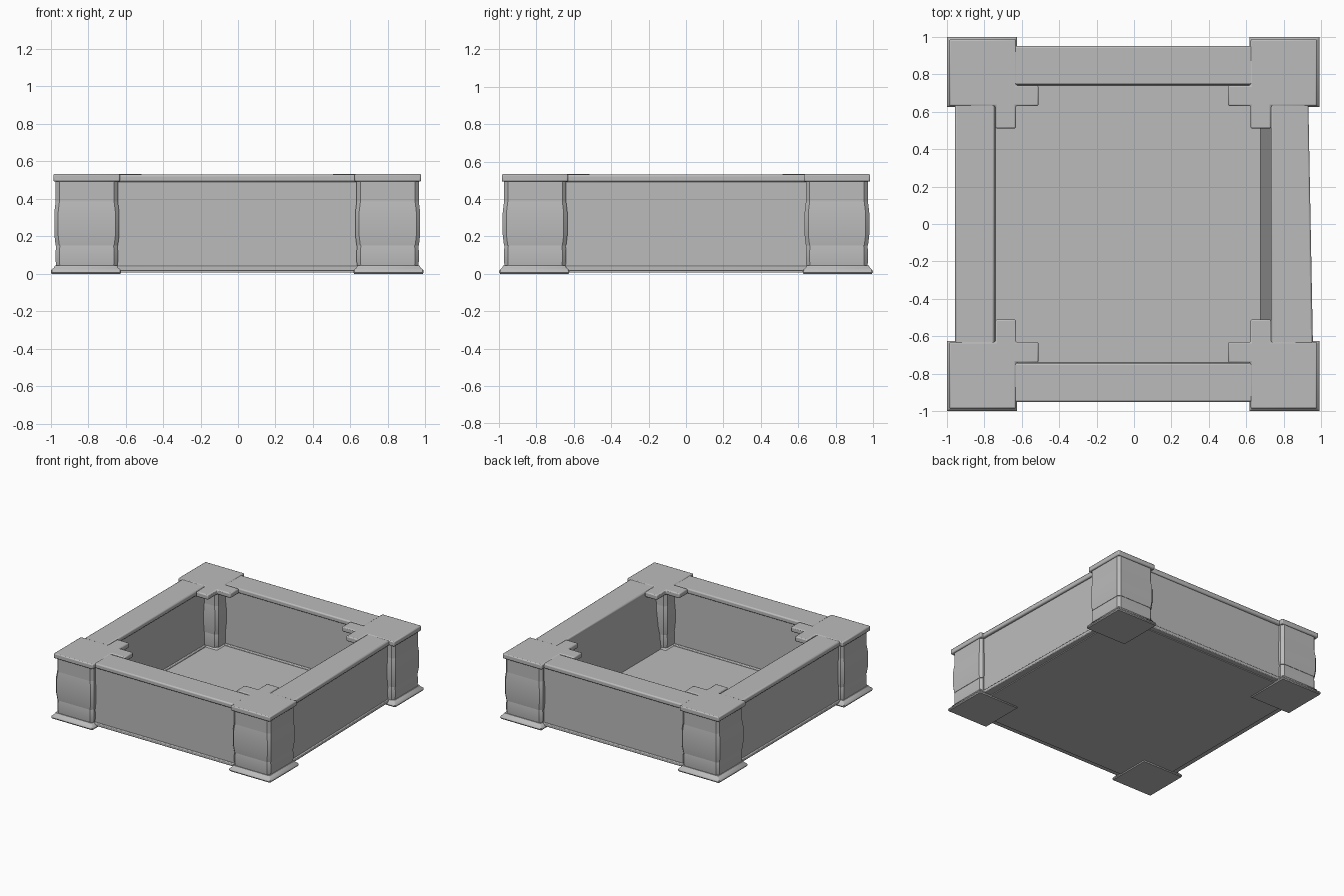
import bpy, bmesh, math

cube = bpy.data.objects.get("Cube")
if cube:
    bpy.data.objects.remove(cube, do_unlink=True)

stone = bpy.data.materials.new("grey stone")
stone.use_nodes = True
GREY = (0.5, 0.5, 0.5, 1)
stone.diffuse_color = GREY
stone.node_tree.nodes["Principled BSDF"].inputs["Base Color"].default_value = GREY


def loft(name, rings, bevel=0.0, segments=2):
    """Skin a stack of matching closed rings and cap both ends."""
    bm = bmesh.new()
    loops = [[bm.verts.new(p) for p in ring] for ring in rings]
    n = len(loops[0])
    for low, high in zip(loops, loops[1:]):
        for i in range(n):
            j = (i + 1) % n
            bm.faces.new((low[i], low[j], high[j], high[i]))
    bm.faces.new(loops[0][::-1])
    bm.faces.new(loops[-1])
    bmesh.ops.recalc_face_normals(bm, faces=bm.faces)
    mesh = bpy.data.meshes.new(name)
    bm.to_mesh(mesh)
    bm.free()
    mesh.materials.append(stone)
    obj = bpy.data.objects.new(name, mesh)
    bpy.context.collection.objects.link(obj)
    if bevel:
        mod = obj.modifiers.new("soft edges", "BEVEL")
        mod.width, mod.segments, mod.limit_method = bevel, segments, "ANGLE"
    bpy.ops.object.select_all(action="DESELECT")
    obj.select_set(True)
    bpy.context.view_layer.objects.active = obj
    bpy.ops.object.shade_smooth_by_angle(angle=math.radians(40))
    return obj


def prism(name, outline, z0, z1, bevel=0.0):
    return loft(name, [[(x, y, z) for x, y in outline] for z in (z0, z1)], bevel)


def square(cx, cy, half, z, corner=0.02):
    """Square ring with clipped corners."""
    a, b = half, half - corner
    pts = [(a, -b), (a, b), (b, a), (-b, a), (-a, b), (-a, -b), (-b, -a), (b, -a)]
    return [(cx + x, cy + y, z) for x, y in pts]


# Corner posts: flared foot, three stone blocks, cap with inner bracket arms
CAP = [(0.63, 0.63), (0.63, 0.51), (0.74, 0.51), (0.74, 0.63), (0.985, 0.63),
       (0.985, 0.985), (0.63, 0.985), (0.63, 0.74), (0.51, 0.74), (0.51, 0.63)]
BLOCKS = {"lower": (0.04, 0.15, 0.163, 0.166),
          "middle": (0.15, 0.385, 0.166, 0.173),
          "upper": (0.385, 0.495, 0.166, 0.166)}
for side, sx in (("left", 1), ("right", -1)):
    for end, sy in (("front", -1), ("back", 1)):
        tag = f"{end}_{side}"
        shift = -0.008 if sx > 0 else 0
        cx, cy = sx * 0.807 + shift, sy * 0.807
        foot = ((0.183, 0), (0.188, 0.008), (0.186, 0.02), (0.172, 0.032), (0.165, 0.045))
        loft(f"{tag}_foot", [square(cx + sx * 0.004, cy + sy * 0.004, h, z, 0.005)
                             for h, z in foot])
        for block, (z0, z1, edge, belly) in BLOCKS.items():
            rows = ((edge, z0), (belly, z0 + 0.25 * (z1 - z0)),
                    (belly, z0 + 0.75 * (z1 - z0)), (edge, z1))
            loft(f"{tag}_{block}_block", [square(cx, cy, h, z) for h, z in rows])
        prism(f"{tag}_cap", [(sx * x + shift, sy * y) for x, y in CAP], 0.492, 0.533, 0.008)

# Side panels, each with a top rail and a bottom lip
for name, s in (("front", -1), ("back", 1)):
    for part, inner, outer, z0, z1, soft in (("panel", 0.755, 0.935, 0.03, 0.5, 0),
                                             ("rail", 0.743, 0.95, 0.49, 0.53, 0.01),
                                             ("lip", 0.74, 0.945, 0.015, 0.042, 0.006)):
        prism(f"{name}_{part}", [(-0.66, s * inner), (0.66, s * inner),
                                 (0.66, s * outer), (-0.66, s * outer)], z0, z1, soft)


def side_outline(inner, front, back):
    return [(inner, -0.66), (front, -0.66), (back, 0.66), (inner, 0.66)]


prism("right_panel", side_outline(-0.755, -0.935, -0.935), 0.03, 0.5)
prism("right_rail", side_outline(-0.745, -0.955, -0.955), 0.49, 0.53, 0.01)
prism("right_lip", side_outline(-0.74, -0.945, -0.945), 0.015, 0.042, 0.006)

# The left panel leans inward at its foot and tapers towards the back
loft("left_panel", [[(x, y, z) for x, y in side_outline(inner, 0.935, 0.91)]
                    for inner, z in ((0.675, 0.03), (0.73, 0.5))])
prism("left_rail", side_outline(0.73, 0.955, 0.93), 0.49, 0.53, 0.01)
prism("left_lip", side_outline(0.74, 0.945, 0.92), 0.015, 0.042, 0.006)

# Floor slab
prism("floor", [(-0.9, -0.9), (0.88, -0.9), (0.88, 0.9), (-0.9, 0.9)], 0.008, 0.03)
